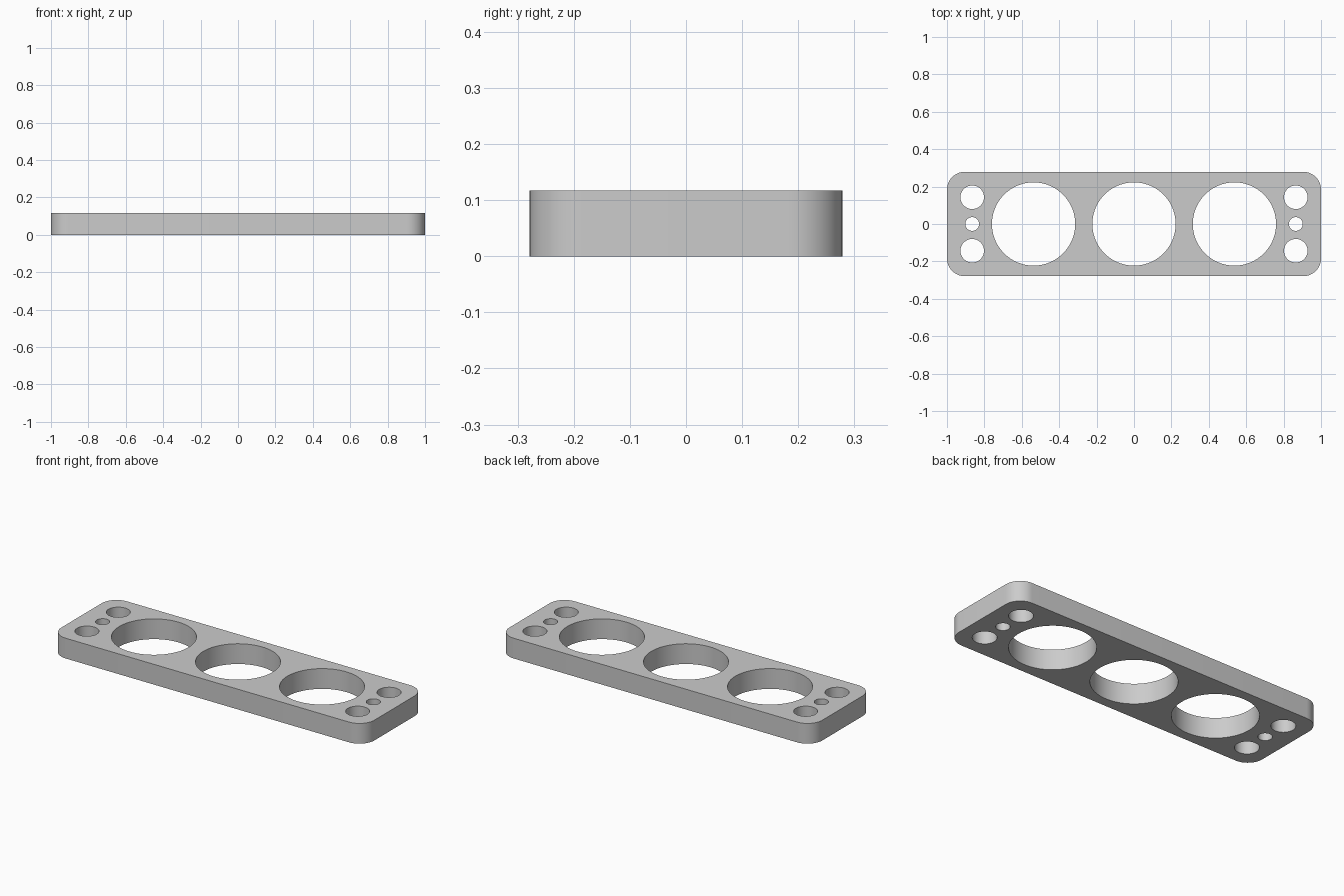
import bpy, bmesh
from mathutils import Matrix

cube = bpy.data.objects.get("Cube")
if cube:
    bpy.data.objects.remove(cube, do_unlink=True)

LENGTH, WIDTH, HEIGHT, CORNER = 2.0, 0.558, 0.117, 0.095

grey = bpy.data.materials.new("light grey")
grey.use_nodes = True
colour = (0.6, 0.6, 0.6, 1)
grey.diffuse_color = colour
grey.node_tree.nodes["Principled BSDF"].inputs["Base Color"].default_value = colour


def make_object(name, bm):
    mesh = bpy.data.meshes.new(name)
    bm.to_mesh(mesh)
    bm.free()
    mesh.materials.append(grey)
    obj = bpy.data.objects.new(name, mesh)
    bpy.context.collection.objects.link(obj)
    return obj


def add_hole(bm, x, y, radius, sides):
    bmesh.ops.create_cone(bm, cap_ends=True, segments=sides, radius1=radius,
                          radius2=radius, depth=HEIGHT * 3,
                          matrix=Matrix.Translation((x, y, HEIGHT / 2)))


# Flat plate with rounded upright corners
bm = bmesh.new()
bmesh.ops.create_cube(bm, size=1)
bmesh.ops.scale(bm, vec=(LENGTH, WIDTH, HEIGHT), verts=bm.verts)
bmesh.ops.translate(bm, vec=(0, 0, HEIGHT / 2), verts=bm.verts)
upright = [e for e in bm.edges
           if abs(e.verts[0].co.z - e.verts[1].co.z) > HEIGHT / 2]
bmesh.ops.bevel(bm, geom=upright, offset=CORNER, segments=12, profile=0.5,
                affect='EDGES')
plate = make_object("plate", bm)

# Three large openings, and three small holes at each end
bm = bmesh.new()
for x in (-0.537, 0, 0.537):
    add_hole(bm, x, 0, 0.2225, 96)
for x in (-0.865, 0.865):
    add_hole(bm, x, 0, 0.037, 48)
    for y in (-0.143, 0.143):
        add_hole(bm, x, y, 0.063, 48)
cutter = make_object("hole_cutter", bm)
cutter.hide_render = True

# Cut the holes, then remove the cutter
cut = plate.modifiers.new("holes", 'BOOLEAN')
cut.operation = 'DIFFERENCE'
cut.solver = 'EXACT'
cut.object = cutter
bpy.ops.object.select_all(action='DESELECT')
plate.select_set(True)
bpy.context.view_layer.objects.active = plate
bpy.ops.object.modifier_apply(modifier=cut.name)
bpy.data.objects.remove(cutter, do_unlink=True)

# Smooth round walls, sharp rims
bpy.ops.object.shade_smooth_by_angle()
